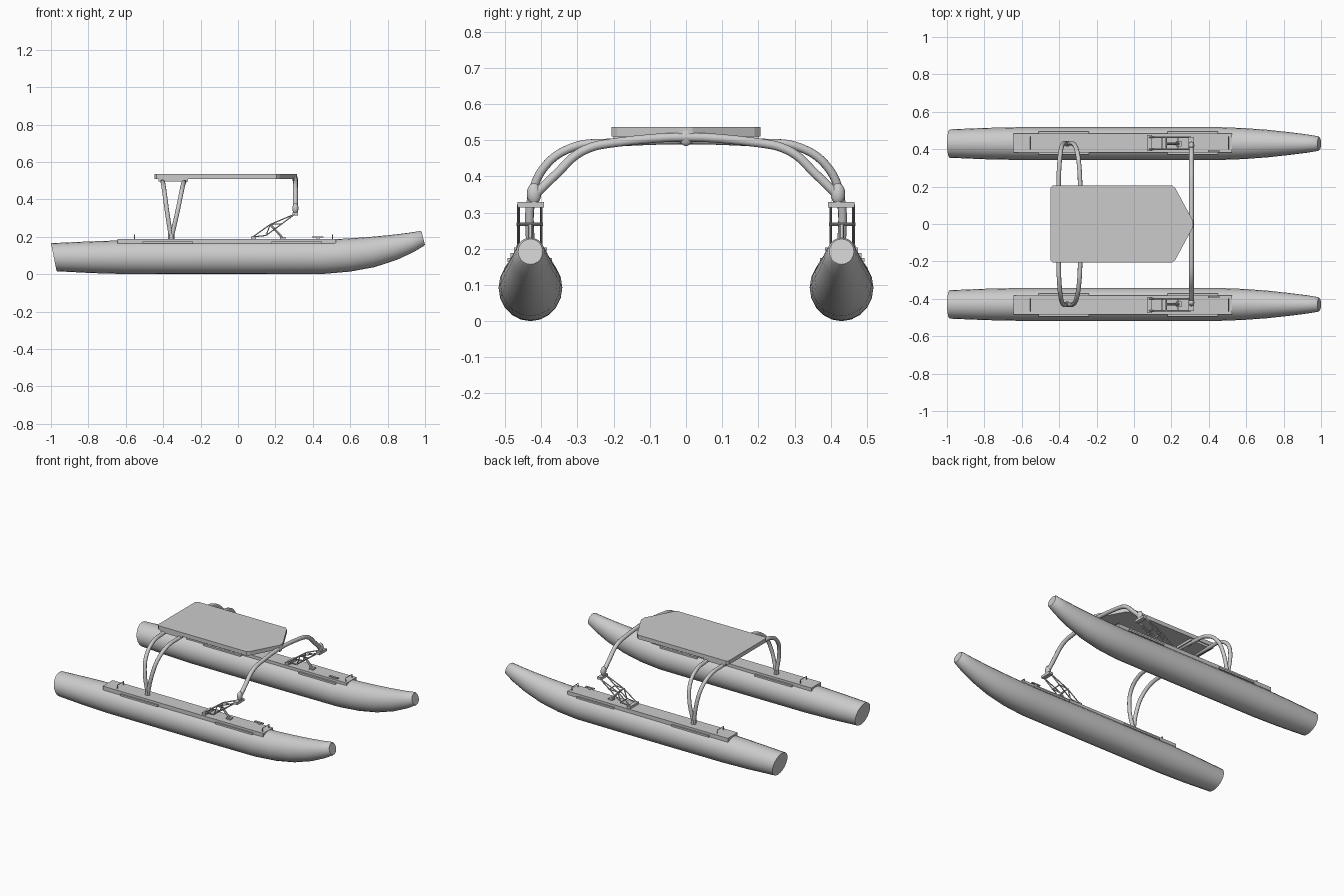
import bpy, bmesh, math
from mathutils import Vector

if "Cube" in bpy.data.objects:
    bpy.data.objects.remove(bpy.data.objects["Cube"])

grey = bpy.data.materials.new("light_grey")
grey.use_nodes = True
COLOUR = (0.6, 0.6, 0.6, 1)
grey.diffuse_color = COLOUR
grey.node_tree.nodes["Principled BSDF"].inputs["Base Color"].default_value = COLOUR
HULL_Y = 0.43


def add_object(name, mesh, smooth=False):
    obj = bpy.data.objects.new(name, mesh)
    bpy.context.collection.objects.link(obj)
    mesh.materials.clear()
    mesh.materials.append(grey)
    if smooth:
        bpy.ops.object.select_all(action="DESELECT")
        obj.select_set(True)
        bpy.context.view_layer.objects.active = obj
        bpy.ops.object.shade_smooth_by_angle(angle=math.radians(40))
    return obj


def finish(name, bm, smooth=False):
    bmesh.ops.recalc_face_normals(bm, faces=bm.faces)
    mesh = bpy.data.meshes.new(name)
    bm.to_mesh(mesh)
    bm.free()
    return add_object(name, mesh, smooth)


def box(name, low, high):
    bm = bmesh.new()
    bmesh.ops.create_cube(bm, size=1)
    low, high = Vector(low), Vector(high)
    for v in bm.verts:
        v.co = (low + high) / 2 + v.co * (high - low)
    return finish(name, bm)


def side_box(name, s, x, y, z):
    """Box given by ranges, with y mirrored to side s."""
    ys = sorted((s * y[0], s * y[1]))
    return box(name, (x[0], ys[0], z[0]), (x[1], ys[1], z[1]))


def tube(name, paths, radius, curved=False):
    """Round bars along one or more paths."""
    curve = bpy.data.curves.new(name, "CURVE")
    curve.dimensions = "3D"
    curve.bevel_depth = radius
    curve.bevel_resolution = 3 if curved else 1
    curve.use_fill_caps = True
    curve.resolution_u = 8
    for path in paths:
        spline = curve.splines.new("BEZIER" if curved else "POLY")
        points = spline.bezier_points if curved else spline.points
        points.add(len(path) - 1)
        for p, co in zip(points, path):
            if curved:
                p.co = co
                p.handle_left_type = p.handle_right_type = "AUTO"
            else:
                p.co = (*co, 1)
    temp = bpy.data.objects.new(name + "_path", curve)
    bpy.context.collection.objects.link(temp)
    bpy.context.view_layer.update()
    graph = bpy.context.evaluated_depsgraph_get()
    mesh = bpy.data.meshes.new_from_object(temp.evaluated_get(graph))
    bpy.data.objects.remove(temp)
    return add_object(name, mesh, True)


def ball(name, centre, size):
    bm = bmesh.new()
    bmesh.ops.create_uvsphere(bm, u_segments=16, v_segments=10, radius=1)
    for v in bm.verts:
        v.co = Vector(centre) + v.co * Vector(size)
    return finish(name, bm, True)


# Hull sections: top x, top z, bottom x, bottom z, half width
SECTIONS = [
    (-1.0, 0.166, -0.97, 0.016, 0.076),
    (-0.8, 0.175, -0.78, 0.006, 0.084),
    (-0.6, 0.182, -0.6, 0.001, 0.088),
    (0.0, 0.185, 0.0, 0.0, 0.088),
    (0.44, 0.185, 0.46, 0.002, 0.088),
    (0.57, 0.19, 0.6, 0.014, 0.083),
    (0.69, 0.198, 0.73, 0.038, 0.074),
    (0.81, 0.209, 0.85, 0.077, 0.061),
    (0.91, 0.221, 0.94, 0.119, 0.049),
    (0.973, 0.231, 0.995, 0.152, 0.039),
    (0.981, 0.227, 1.0, 0.157, 0.034),
]


def hull(name, y):
    sides = 20
    bm = bmesh.new()
    rings = []
    for xt, zt, xb, zb, w in SECTIONS:
        ring = []
        for i in range(sides):
            a = math.tau * i / sides
            t = (math.cos(a) + 1) / 2
            ring.append(bm.verts.new((xb + (xt - xb) * t, y + w * math.sin(a), zb + (zt - zb) * t)))
        rings.append(ring)
    for r, q in zip(rings, rings[1:]):
        for i in range(sides):
            j = (i + 1) % sides
            bm.faces.new((r[i], r[j], q[j], q[i]))
    bm.faces.new(rings[0])
    bm.faces.new(rings[-1])
    return finish(name, bm, True)


for s, side in ((1, "left"), (-1, "right")):
    hull(side + "_hull", s * HULL_Y)

    # Deck board and the side strips that hold it
    side_box(side + "_deck_board", s, (-0.645, 0.523), (0.383, 0.485), (0.163, 0.189))
    for x in ((-0.51, -0.24), (0.18, 0.45)):
        for y in ((0.371, 0.383), (0.485, 0.494)):
            side_box(side + "_deck_strip", s, x, y, (0.163, 0.174))

    # Grab handles and cleat
    for x in (-0.553, 0.505):
        loop = [(x, s * y, z) for y, z in ((0.4, 0.185), (0.4, 0.211), (0.465, 0.211), (0.465, 0.185))]
        tube(side + "_grab_handle", [loop], 0.003)
    side_box(side + "_cleat_post", s, (0.42, 0.435), (0.386, 0.394), (0.185, 0.198))
    side_box(side + "_cleat_bar", s, (0.395, 0.457), (0.384, 0.396), (0.197, 0.203))

    # Hinged suspension truss
    bars = []
    for y in (s * 0.4, s * 0.463):
        foot, low, knee, mid, top = [
            (x, y, z) for x, z in ((0.08, 0.2), (0.15, 0.207), (0.172, 0.266), (0.235, 0.27), (0.305, 0.322))]
        bars += [[foot, knee, top], [foot, low, mid, top], [low, knee, mid]]
    for x, z in ((0.08, 0.2), (0.15, 0.207), (0.172, 0.266), (0.235, 0.27)):
        bars.append([(x, s * 0.395, z), (x, s * 0.468, z)])
    tube(side + "_suspension_truss", bars, 0.0035)
    tube(side + "_shock_absorber", [[(0.172, s * HULL_Y, 0.266), (0.24, s * HULL_Y, 0.193)]], 0.007)
    side_box(side + "_shock_foot", s, (0.225, 0.255), (0.415, 0.445), (0.186, 0.198))
    side_box(side + "_hinge_base", s, (0.07, 0.095), (0.39, 0.476), (0.186, 0.203))
    side_box(side + "_truss_cap", s, (0.292, 0.32), (0.392, 0.466), (0.314, 0.33))
    ball(side + "_beam_joint", (0.307, s * 0.42, 0.352), (0.016, 0.02, 0.03))

    # Rear leg foot
    tube(side + "_rear_leg_foot", [[(-0.357, s * HULL_Y, 0.185), (-0.357, s * HULL_Y, 0.215)]], 0.017)


def arch(half):
    """Mirrors half a path across the middle."""
    return half + [(x, -y, z) for x, y, z in reversed(half)]


# Two rear hoops, each bent from foot to foot
for name, x in (("rear_hoop_aft", -0.403), ("rear_hoop_fore", -0.288)):
    half = [(-0.357 + (x + 0.357) * t, y, z) for t, y, z in (
        (0, 0.43, 0.19), (0.5, 0.427, 0.34), (0.75, 0.392, 0.425),
        (0.92, 0.315, 0.48), (1, 0.21, 0.493))]
    tube(name, [arch(half)], 0.012, True)

# Front cross beam
front = [(0.307, y, z) for y, z in (
    (0.422, 0.345), (0.36, 0.405), (0.29, 0.468), (0.2, 0.493))]
tube("front_beam", [arch(front)], 0.013, True)

# Platform with a tapered nose
outline = [(-0.447, 0.193), (-0.435, 0.206), (0.205, 0.206), (0.222, 0.19), (0.315, 0.018)]
outline += [(x, -y) for x, y in reversed(outline)]
bm = bmesh.new()
face = bm.faces.new([bm.verts.new((x, y, 0.51)) for x, y in outline])
up = bmesh.ops.extrude_face_region(bm, geom=[face])["geom"]
for v in up:
    if isinstance(v, bmesh.types.BMVert):
        v.co.z = 0.536
finish("platform", bm)

# Mounts under the platform and the nose pivot
box("rear_mount_plate", (-0.425, -0.2, 0.495), (-0.268, 0.2, 0.511))
ball("nose_pivot", (0.305, 0, 0.51), (0.014, 0.02, 0.026))
